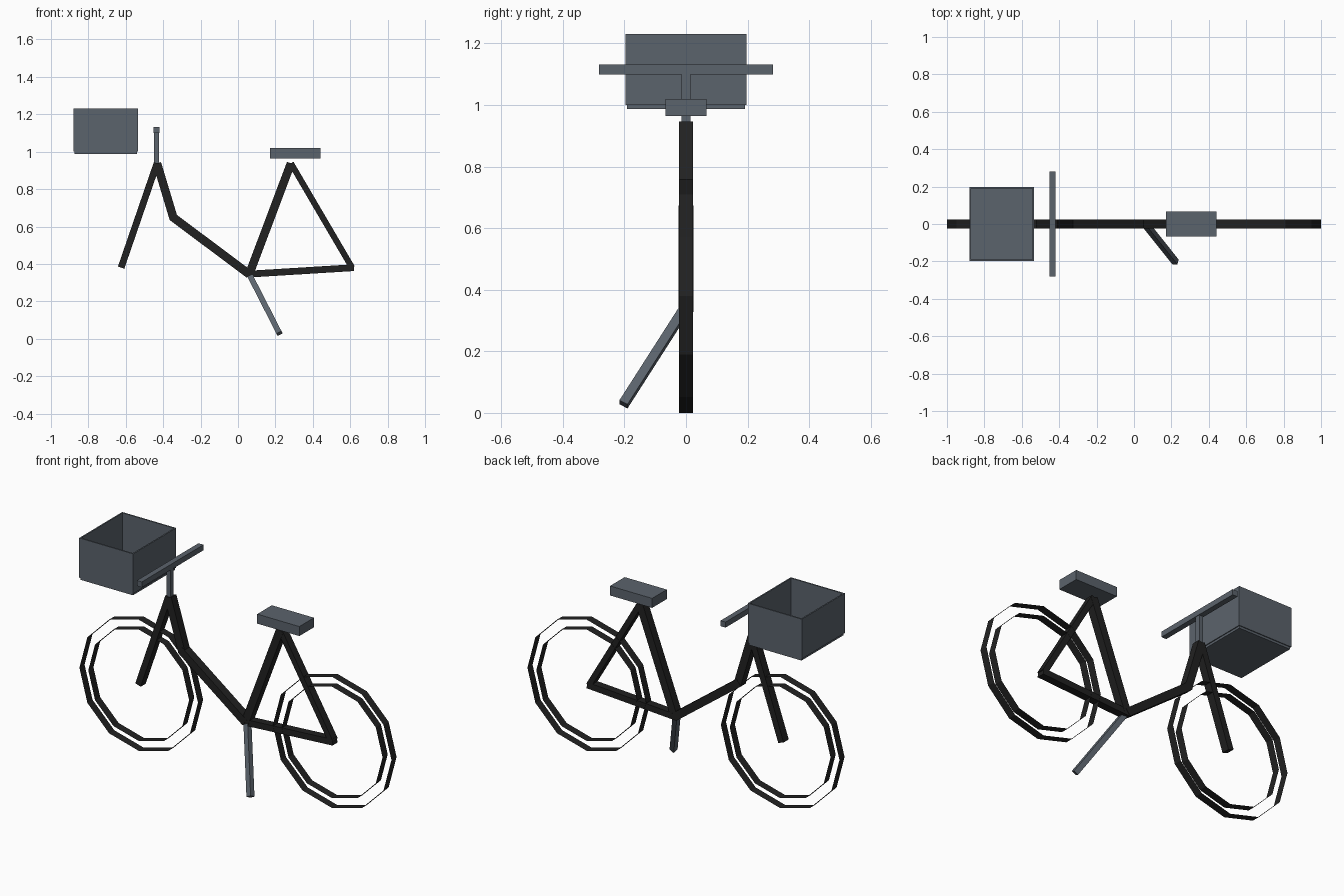
import bpy, bmesh, math
from mathutils import Vector, Matrix

if "Cube" in bpy.data.objects:
    bpy.data.objects.remove(bpy.data.objects["Cube"])


def material(name, rgb):
    m = bpy.data.materials.new(name)
    m.diffuse_color = (*rgb, 1)
    m.use_nodes = True
    m.node_tree.nodes["Principled BSDF"].inputs["Base Color"].default_value = m.diffuse_color
    return m


BLACK = material("black", (0.015, 0.015, 0.015))
GREY = material("slate_grey", (0.105, 0.125, 0.15))


def finish(name, bm, mat):
    mesh = bpy.data.meshes.new(name)
    bm.to_mesh(mesh)
    bm.free()
    mesh.materials.append(mat)
    ob = bpy.data.objects.new(name, mesh)
    bpy.context.collection.objects.link(ob)
    return ob


def add_box(bm, lo, hi):
    lo, hi = Vector(lo), Vector(hi)
    mat = Matrix.Translation((lo + hi) / 2) @ Matrix.Diagonal((*(hi - lo), 1))
    bmesh.ops.create_cube(bm, size=1, matrix=mat)


def box(name, lo, hi, mat):
    bm = bmesh.new()
    add_box(bm, lo, hi)
    return finish(name, bm, mat)


def beam(name, p, q, thick, width, mat):
    """Square bar from p to q; width runs along y, thick across it."""
    p, q = Vector(p), Vector(q)
    d = (q - p).normalized()
    up = d.cross(Vector((0, 1, 0))).normalized()
    side = up.cross(d)
    rot = Matrix((d, side, up)).transposed().to_4x4()
    size = Matrix.Diagonal(((q - p).length, width, thick, 1))
    bm = bmesh.new()
    bmesh.ops.create_cube(bm, size=1, matrix=Matrix.Translation((p + q) / 2) @ rot @ size)
    return finish(name, bm, mat)


# Wheels: two open twelve-sided bands each
HUB_X, HUB_Z, HALF = 0.62, 0.38, 0.0235
for name, cx in (("front_wheel", -HUB_X), ("rear_wheel", HUB_X)):
    bm = bmesh.new()
    for r in (0.38, 0.323):
        rings = [[bm.verts.new((cx + r * math.cos(k * math.pi / 6), y,
                                HUB_Z + r * math.sin(k * math.pi / 6)))
                  for k in range(12)] for y in (-HALF, HALF)]
        for k in range(12):
            j = (k + 1) % 12
            bm.faces.new((rings[0][k], rings[0][j], rings[1][j], rings[1][k]))
    finish(name, bm, BLACK)

# Frame tubes
HEAD, BEND = (-0.433, 0, 0.938), (-0.345, 0, 0.645)
CRANK, SEAT_TOP = (0.06, 0, 0.345), (0.283, 0, 0.938)
beam("fork", HEAD, (-0.625, 0, 0.38), 0.036, 0.047, BLACK)
beam("head_tube", HEAD, BEND, 0.045, 0.047, BLACK)
beam("down_tube", (-0.355, 0, 0.655), CRANK, 0.045, 0.05, BLACK)
beam("seat_tube", CRANK, SEAT_TOP, 0.045, 0.047, BLACK)
beam("seat_stay", SEAT_TOP, (0.61, 0, 0.38), 0.032, 0.045, BLACK)
beam("chain_stay", (0.05, 0, 0.345), (0.62, 0, 0.38), 0.036, 0.045, BLACK)

# Kickstand
beam("kickstand", (0.06, 0, 0.345), (0.222, -0.203, 0.028), 0.03, 0.03, GREY)

# Handlebar and stem
box("handlebar_stem", (-0.448, -0.014, 0.93), (-0.422, 0.014, 1.1), GREY)
box("handlebar", (-0.451, -0.282, 1.099), (-0.419, 0.282, 1.131), GREY)

# Saddle
box("seat", (0.17, -0.067, 0.965), (0.44, 0.067, 1.02), GREY)

# Basket: four thin walls and a slightly inset floor
X0, X1, Y, Z0, Z1, T = -0.88, -0.534, 0.197, 1.0, 1.23, 0.008
bm = bmesh.new()
add_box(bm, (X0 + 0.005, -Y + 0.005, 0.987), (X1 - 0.005, Y - 0.005, Z0 + 0.002))
for s in (-1, 1):
    add_box(bm, (X0, min(s * Y, s * (Y - T)), Z0), (X1, max(s * Y, s * (Y - T)), Z1))
for x in (X0, X1 - T):
    add_box(bm, (x, -Y + T, Z0), (x + T, Y - T, Z1))
finish("basket", bm, GREY)
